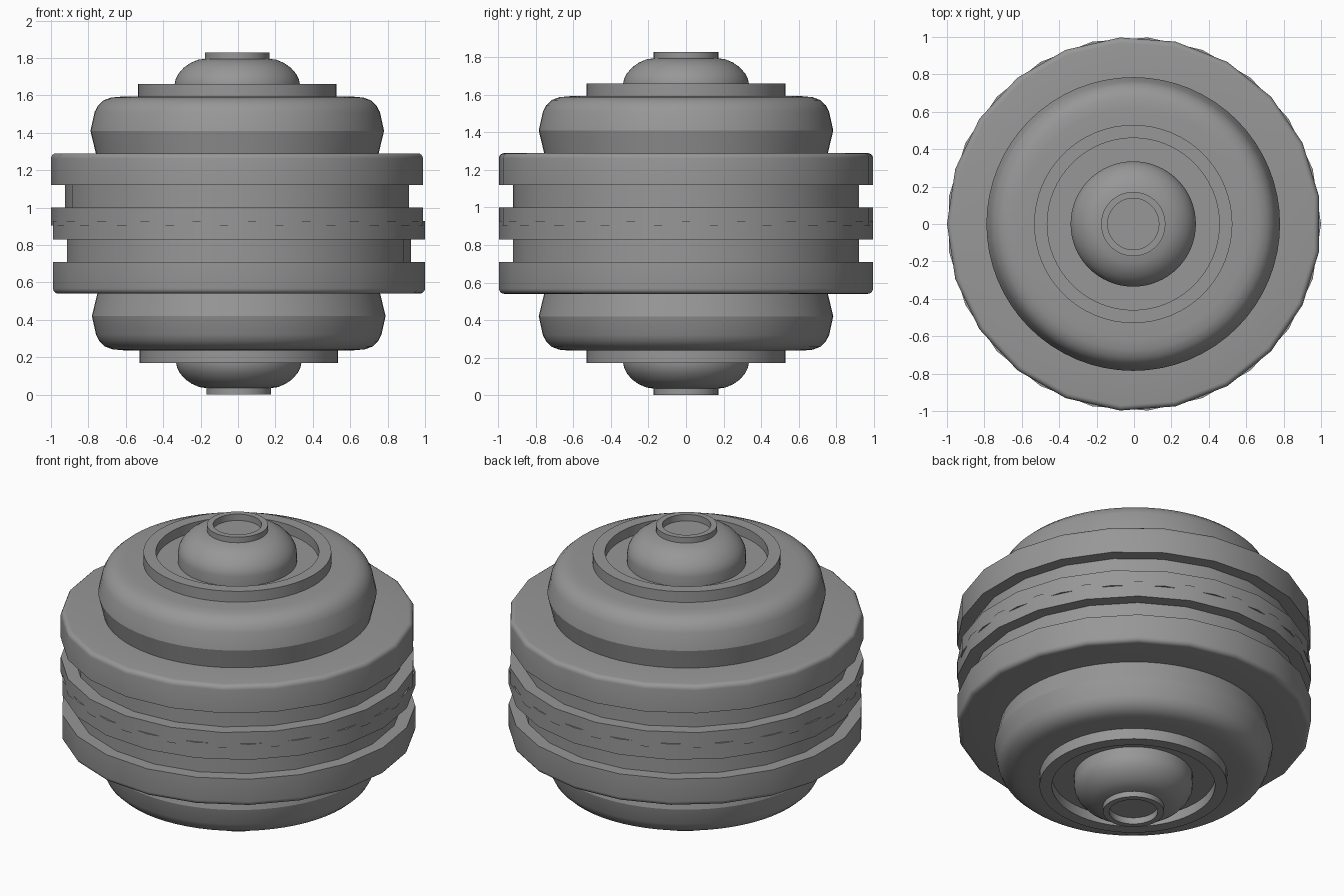
import bpy, bmesh
from math import sin, cos, pi, radians
from mathutils import Matrix

if "Cube" in bpy.data.objects:
    bpy.data.objects.remove(bpy.data.objects["Cube"])

HEIGHT = 1.83
# the lower half is the upper half turned 180 degrees about the y axis
FLIP = Matrix.Translation((0, 0, HEIGHT)) @ Matrix.Rotation(pi, 4, 'Y')

# dark grey for every part
dark = bpy.data.materials.new("dark_grey")
dark.diffuse_color = (0.31, 0.31, 0.31, 1)
dark.use_nodes = True
dark.node_tree.nodes["Principled BSDF"].inputs["Base Color"].default_value = dark.diffuse_color


def lathe(name, profile, sides, shift=0.0, flip=False):
    """Revolve (radius, z) points, listed bottom outside to top inside."""
    bm = bmesh.new()
    rings = []
    for r, z in profile:
        if r == 0:
            rings.append([bm.verts.new((shift, 0, z))] * sides)
        else:
            rings.append([bm.verts.new((shift + r * cos(pi + 2 * pi * i / sides),
                                        r * sin(pi + 2 * pi * i / sides), z))
                          for i in range(sides)])
    for a, b in zip(rings, rings[1:]):
        for i in range(sides):
            j = (i + 1) % sides
            bm.faces.new(list(dict.fromkeys((a[i], a[j], b[j], b[i]))))
    if flip:
        bm.transform(FLIP)
    me = bpy.data.meshes.new(name)
    bm.to_mesh(me)
    bm.free()
    me.materials.append(dark)
    ob = bpy.data.objects.new(name, me)
    bpy.context.collection.objects.link(ob)
    bpy.ops.object.select_all(action='DESELECT')
    ob.select_set(True)
    bpy.context.view_layer.objects.active = ob
    bpy.ops.object.shade_smooth_by_angle(angle=radians(25))
    return ob


# wide grooved ring with a rounded top corner; the halves overlap slightly
corner = [(0.972 + 0.028 * cos(t * pi / 8), 1.262 + 0.028 * sin(t * pi / 8)) for t in range(5)]
ring = [(0.85, 0.903), (1.0, 0.903), (1.0, 1.0), (0.925, 1.0),
        (0.925, 1.12), (1.0, 1.12)] + corner + [(0.7, 1.29)]

shoulder = [(0.755, 1.285), (0.785, 1.41), (0.763, 1.51), (0.745, 1.545),
            (0.715, 1.573), (0.675, 1.588), (0.62, 1.593), (0.5, 1.593)]

# raised collar with a recess around the dome
collar = [(0.53, 1.59), (0.53, 1.66), (0.46, 1.66), (0.46, 1.6), (0.3, 1.6)]

dome = [(0.335, 1.6), (0.335, 1.66), (0.33, 1.685), (0.315, 1.715), (0.286, 1.748),
        (0.25, 1.773), (0.21, 1.79), (0.16, 1.797)]

# hollow end cap
cap = [(0.172, 1.785), (0.172, HEIGHT), (0.137, HEIGHT), (0.137, 1.79), (0, 1.79)]

for half, flip in (("upper", False), ("lower", True)):
    lathe(half + "_grooved_ring", ring, 21, 0, flip)
    lathe(half + "_shoulder", shoulder, 64, -0.004, flip)
    lathe(half + "_collar", collar, 64, -0.004, flip)
    lathe(half + "_dome", dome, 64, -0.004, flip)
    lathe(half + "_end_cap", cap, 48, -0.004, flip)
